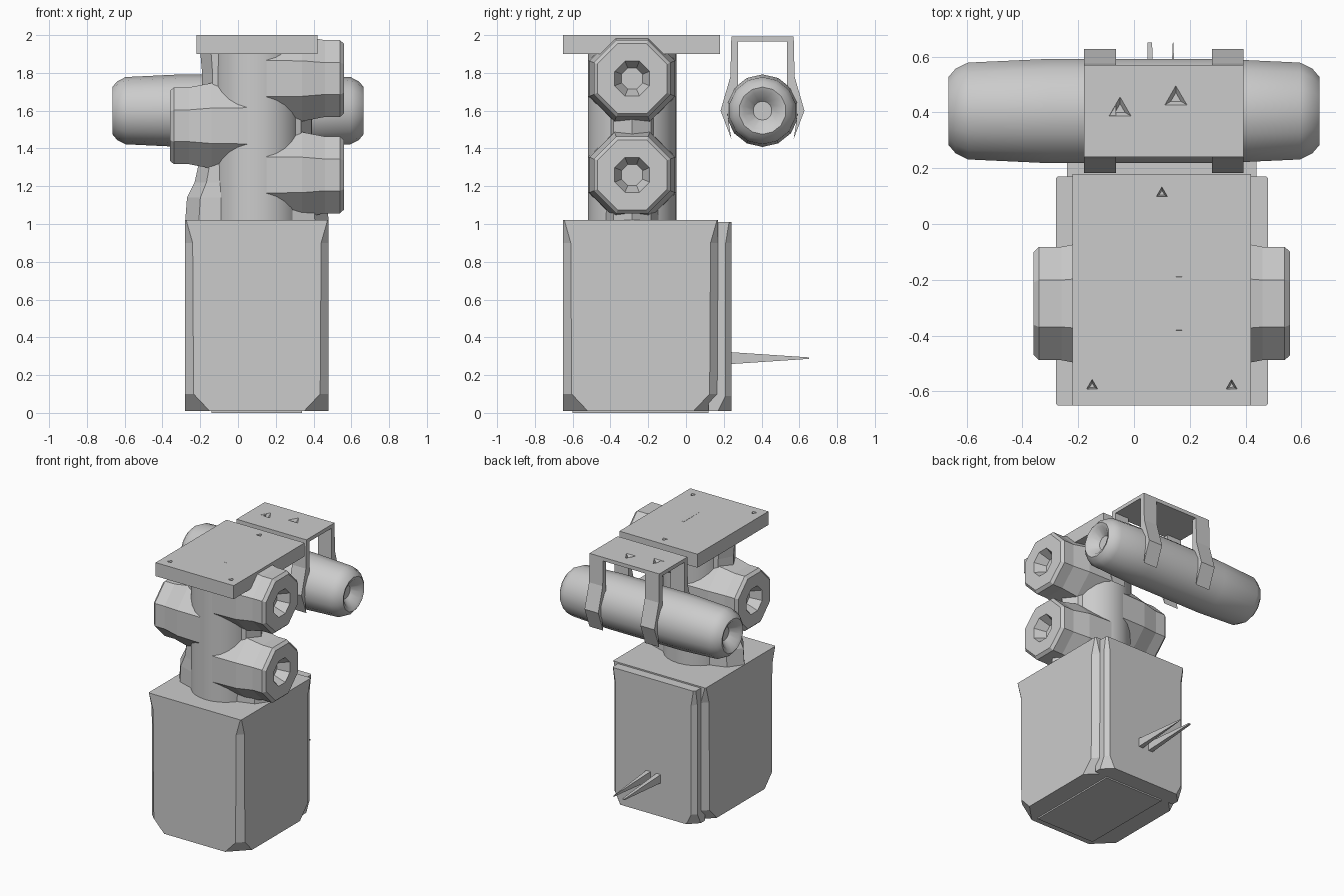
import bpy, bmesh
from math import cos, sin, pi, radians
from mathutils import Vector, Matrix

if "Cube" in bpy.data.objects:
    bpy.data.objects.remove(bpy.data.objects["Cube"])

grey = bpy.data.materials.new("plain_grey")
grey.use_nodes = True
COLOUR = (0.6, 0.6, 0.6, 1)
grey.diffuse_color = COLOUR
grey.node_tree.nodes["Principled BSDF"].inputs["Base Color"].default_value = COLOUR


def finish(name, bm, smooth=False):
    bmesh.ops.recalc_face_normals(bm, faces=bm.faces)
    mesh = bpy.data.meshes.new(name)
    bm.to_mesh(mesh)
    bm.free()
    mesh.materials.append(grey)
    obj = bpy.data.objects.new(name, mesh)
    bpy.context.collection.objects.link(obj)
    if smooth:
        bpy.ops.object.select_all(action="DESELECT")
        obj.select_set(True)
        bpy.context.view_layer.objects.active = obj
        bpy.ops.object.shade_smooth_by_angle(angle=radians(32))
    return obj


def loft(name, rings, smooth=False):
    """Skin matching rings of points and cap both ends."""
    bm = bmesh.new()
    loops = [[bm.verts.new(p) for p in ring] for ring in rings]
    for a, b in zip(loops, loops[1:]):
        for i in range(len(a)):
            j = (i + 1) % len(a)
            bm.faces.new((a[i], a[j], b[j], b[i]))
    bm.faces.new(loops[0])
    bm.faces.new(loops[-1])
    return finish(name, bm, smooth)


def box(name, lo, hi):
    bm = bmesh.new()
    bmesh.ops.create_cube(bm, size=1)
    lo, hi = Vector(lo), Vector(hi)
    bmesh.ops.scale(bm, verts=bm.verts, vec=hi - lo)
    bmesh.ops.translate(bm, verts=bm.verts, vec=(lo + hi) / 2)
    return finish(name, bm)


def oval(cx, cy, z, rx, ry, n):
    return [(cx + rx * cos(2 * pi * i / n), cy + ry * sin(2 * pi * i / n), z) for i in range(n)]


def disc(x, cy, cz, r, n, turn=0.5):
    angles = [2 * pi * (i + turn) / n for i in range(n)]
    return [(x, cy + r * cos(a), cz + r * sin(a)) for a in angles]


def chamfered(x0, x1, y0, y1, z, c):
    return [(x0 + c, y0, z), (x1 - c, y0, z), (x1, y0 + c, z), (x1, y1 - c, z),
            (x1 - c, y1, z), (x0 + c, y1, z), (x0, y1 - c, z), (x0, y0 + c, z)]


def dent(obj, spots, z, r, depth):
    """Sink three-sided screw dimples into a top face."""
    bm = bmesh.new()
    for k, (x, y) in enumerate(spots):
        place = Matrix.Translation((x, y, z)) @ Matrix.Rotation(k * 2.1, 4, "Z")
        bmesh.ops.create_cone(bm, cap_ends=True, segments=3, radius1=r * 0.3,
                              radius2=r, depth=depth * 2, matrix=place)
    cutter = finish("dimple_cutter", bm)
    cutter.hide_render = True
    mod = obj.modifiers.new("dimples", "BOOLEAN")
    mod.operation = "DIFFERENCE"
    mod.object = cutter
    graph = bpy.context.evaluated_depsgraph_get()
    cut = bpy.data.meshes.new_from_object(obj.evaluated_get(graph))
    obj.modifiers.clear()
    obj.data = cut
    bpy.data.objects.remove(cutter)


CX, CY = 0.1, -0.285     # column axis
TY, TZ = 0.405, 1.6      # tank axis

# Base cabinet: corners are sharp on top, chamfered below, cut at the foot
loft("base_cabinet", [chamfered(-0.28, 0.48, -0.65, 0.17, z, c) for z, c in
                      ((0.01, 0.13), (0.1, 0.045), (0.9, 0.04), (1.02, 0.006))])
box("cabinet_foot", (-0.14, -0.6, 0), (0.34, 0.12, 0.03))


# Raised back panel with bevelled long edges
def panel(z, c):
    return [(-0.24, 0.12, z), (0.44, 0.12, z), (0.44, 0.24 - c, z),
            (0.44 - c, 0.24, z), (-0.24 + c, 0.24, z), (-0.24, 0.24 - c, z)]


loft("back_panel", [panel(0.01, 0.07), panel(0.09, 0.03), panel(0.9, 0.03), panel(1.01, 0.012)])

# Two thin pins on the back panel
for name, x, w in (("left_pin", 0.14, 0.001), ("right_pin", 0.057, 0.008)):
    rings = []
    for y, hw, hh in ((0.23, 0.018, 0.032), (0.65, w, 0.004)):
        rings.append([(x - hw, y, 0.29 - hh), (x + hw, y, 0.29 - hh),
                      (x + hw, y, 0.29 + hh), (x - hw, y, 0.29 + hh)])
    loft(name, rings)

# Column and the webs that blend it into the bosses
loft("column", [oval(CX, CY, z, 0.235, 0.235, 28) for z in (1.0, 1.92)], True)
loft("column_web", [oval(CX, CY, z, rx, 0.17, 10) for z, rx in
                    ((1.01, 0.38), (1.14, 0.37), (1.22, 0.33), (1.4, 0.29),
                     (1.8, 0.29), (1.91, 0.3))])

# Octagonal bosses with recessed ends
BOSS = ((0.05, 0.25), (0.24, 0.245), (0.36, 0.22), (0.44, 0.22), (0.46, 0.2),
        (0.46, 0.1), (0.38, 0.06))
for name, side, z in (("upper_left_boss", 1, 1.77), ("lower_left_boss", 1, 1.26),
                      ("right_boss", -1, 1.52)):
    loft(name, [disc(CX + side * d, CY, z, r, 8) for d, r in BOSS])

# Top plate
plate = box("top_plate", (-0.22, -0.65, 1.9), (0.42, 0.18, 2.0))
dent(plate, ((0.1, 0.11), (-0.15, -0.58), (0.35, -0.58)), 2.0, 0.035, 0.04)

# Tank with tapered, hollowed ends
HALF = ((0.3, 0.192), (0.595, 0.178), (0.64, 0.155), (0.665, 0.125), (0.655, 0.1), (0.6, 0.05))
ends = [(-x, r) for x, r in reversed(HALF)] + [(0, 0.192)] + list(HALF)
loft("tank", [disc(x, TY, TZ, r, 14) for x, r in ends], True)

# Handle: two straps hugging the tank, joined by a flat grip
ARM = ((0.165, 1.99), (0.17, 1.78), (0.222, 1.6), (0.165, 1.45),
       (0.185, 1.58), (0.13, 1.74), (0.13, 1.965))
strap = [(TY + u, z) for u, z in ARM] + [(TY - u, z) for u, z in reversed(ARM)]
for name, x0, x1 in (("right_strap", -0.18, -0.065), ("left_strap", 0.28, 0.392)):
    loft(name, [[(x, y, z) for y, z in strap] for x in (x0, x1)])
grip = box("handle_grip", (-0.18, TY - 0.165, 1.965), (0.392, TY + 0.165, 1.992))
dent(grip, ((-0.05, 0.41), (0.15, 0.45)), 1.992, 0.07, 0.02)
